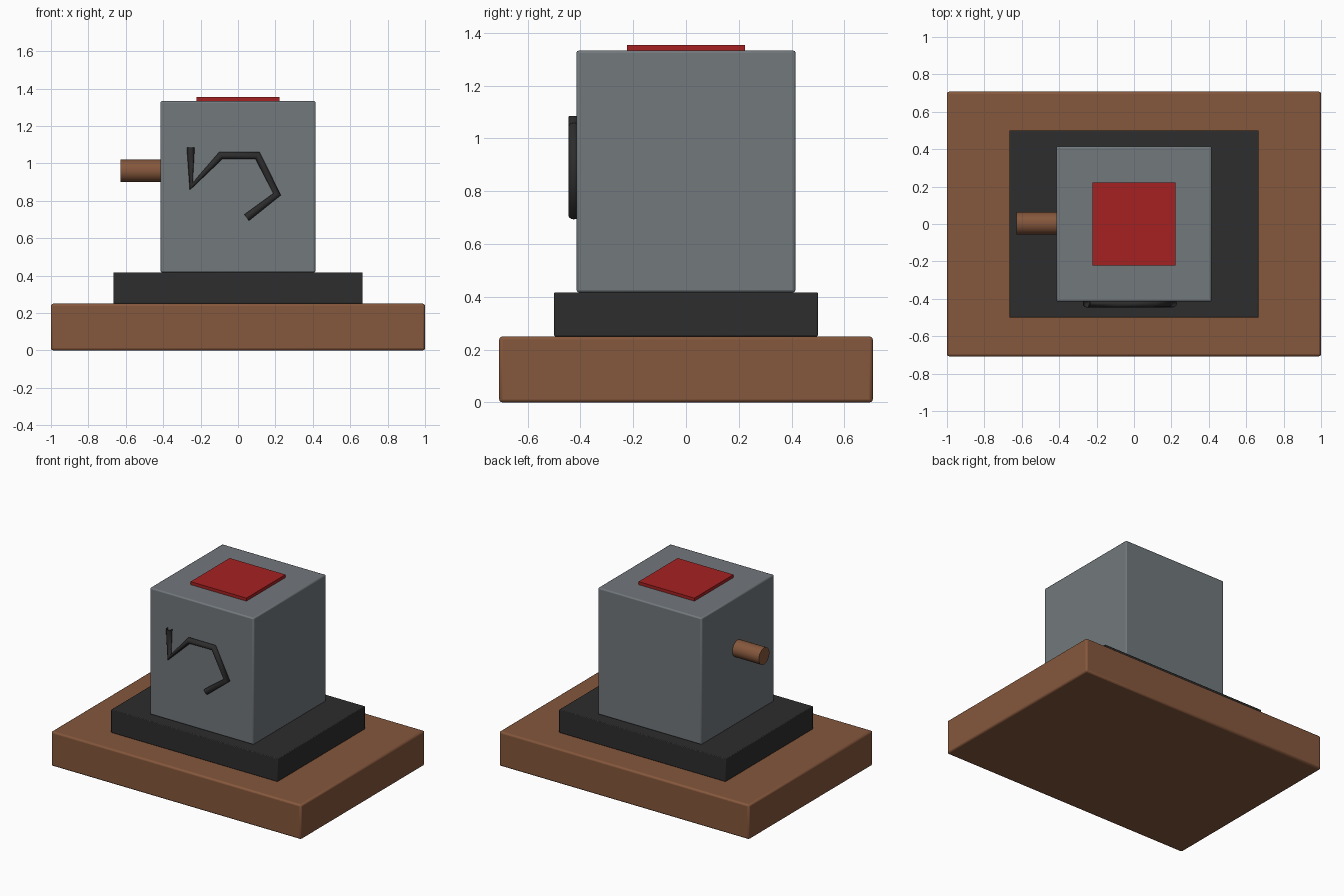
import bpy
import math

if "Cube" in bpy.data.objects:
    bpy.data.objects.remove(bpy.data.objects["Cube"])


def material(name, rgb):
    m = bpy.data.materials.new(name)
    m.diffuse_color = (*rgb, 1)
    m.use_nodes = True
    m.node_tree.nodes["Principled BSDF"].inputs["Base Color"].default_value = m.diffuse_color
    return m


wood = material("brown_wood", (0.235, 0.095, 0.045))
grey = material("grey_metal", (0.168, 0.188, 0.202))
black = material("black_metal", (0.026, 0.026, 0.026))
red = material("red_paint", (0.38, 0.015, 0.015))


def block(name, size, z0, mat, bevel=0.0, segments=2):
    """Box resting on z0, with optional rounded edges."""
    bpy.ops.mesh.primitive_cube_add(size=1, location=(0, 0, z0 + size[2] / 2))
    ob = bpy.context.object
    ob.name = name
    ob.scale = size
    bpy.ops.object.transform_apply(location=False, rotation=False, scale=True)
    ob.data.materials.append(mat)
    if bevel:
        mod = ob.modifiers.new("rounded_edges", "BEVEL")
        mod.width = bevel
        mod.segments = segments
        bpy.ops.object.shade_smooth_by_angle(angle=math.radians(40))
    return ob


# Stacked base, plinth, body and top plate
block("wooden_base", (2.0, 1.416, 0.25), 0, wood, 0.012)
block("plinth", (1.333, 1.0, 0.167), 0.25, black, 0.005)
block("body", (0.83, 0.83, 0.916), 0.417, grey, 0.009)
block("top_plate", (0.446, 0.446, 0.025), 1.33, red)

# Side handle, slightly sunk into the body
bpy.ops.mesh.primitive_cylinder_add(vertices=32, radius=0.06, depth=0.24,
                                    location=(-0.507, 0.003, 0.96),
                                    rotation=(0, math.pi / 2, 0))
handle = bpy.context.object
handle.name = "side_handle"
handle.data.materials.append(wood)
bpy.ops.object.shade_smooth_by_angle(angle=math.radians(40))

# Bent rod on the front face
path = [(-0.253, 1.084), (-0.25, 0.877), (-0.092, 1.042),
        (0.104, 1.042), (0.209, 0.835), (0.046, 0.71)]
curve = bpy.data.curves.new("front_rod", "CURVE")
curve.dimensions = "3D"
curve.bevel_depth = 0.021
curve.bevel_resolution = 4
spline = curve.splines.new("POLY")
spline.points.add(len(path) - 1)
for point, (x, z) in zip(spline.points, path):
    point.co = (x, -0.425, z, 1)
curve.materials.append(black)
rod = bpy.data.objects.new("front_rod", curve)
bpy.context.collection.objects.link(rod)
